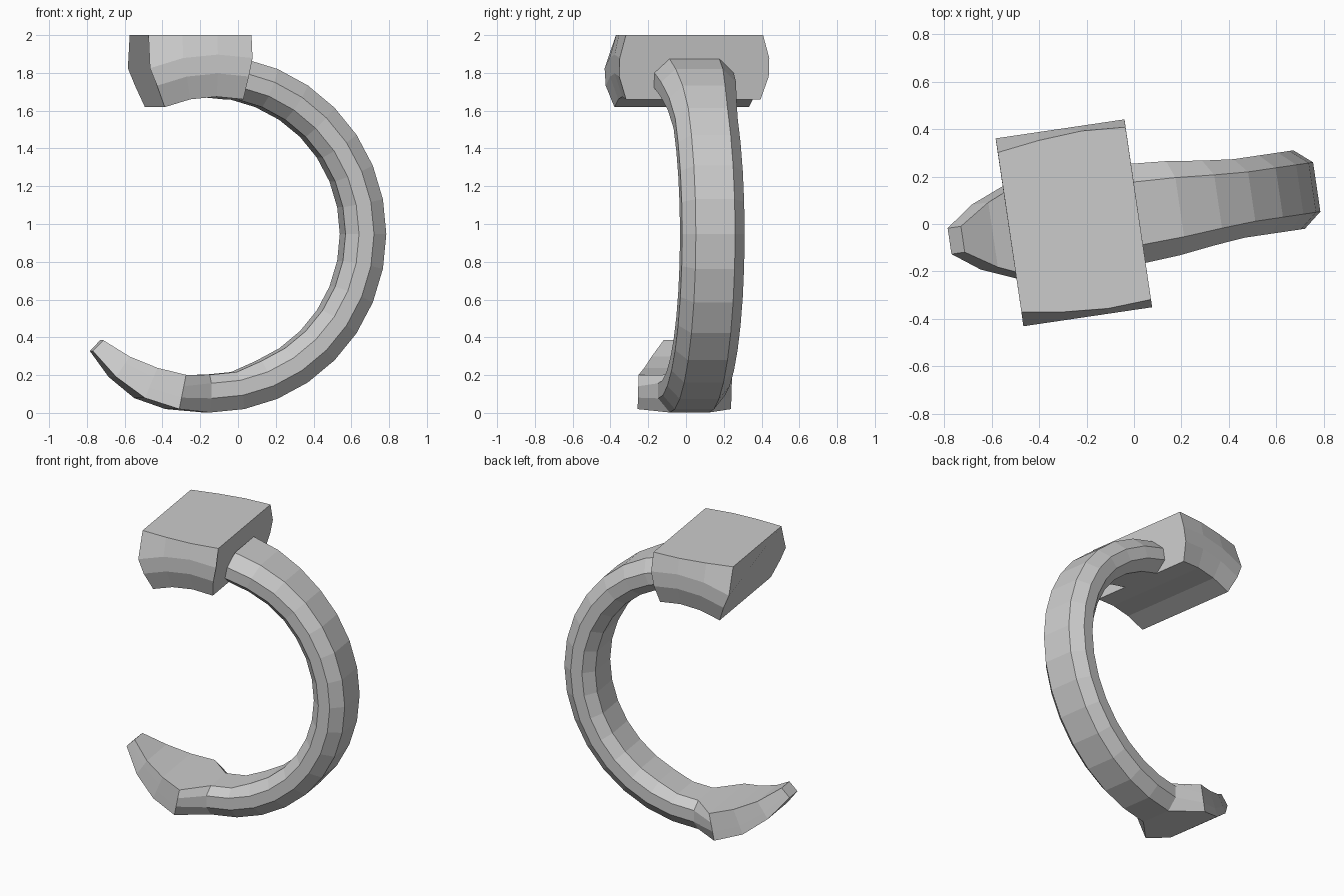
import bpy, bmesh
from math import cos, sin, radians
from mathutils import Matrix

if "Cube" in bpy.data.objects:
    bpy.data.objects.remove(bpy.data.objects["Cube"])

CENTRE_Z = 0.947
STEP = 11.25
PLACE = Matrix.Translation((-0.165, 0.018, 0)) @ Matrix.Rotation(radians(8.4), 4, 'Z')


def polar(angle, r, v):
    a = radians(angle)
    return (r * cos(a), v, CENTRE_Z + r * sin(a))


def mirrored(half):
    """Close a half section (outer to inner) across the hook plane."""
    return half + [(r, -v) for r, v in reversed(half)]


def loft(name, sections, cap_start=True):
    bm = bmesh.new()
    rings = [[bm.verts.new(p) for p in sec] for sec in sections]
    for a, b in zip(rings, rings[1:]):
        n = len(a)
        for i in range(n):
            j = (i + 1) % n
            bm.faces.new((a[i], a[j], b[j], b[i]))
    if cap_start:
        bm.faces.new(rings[0])
    bm.faces.new(rings[-1])
    bmesh.ops.recalc_face_normals(bm, faces=bm.faces)
    bm.transform(PLACE)
    mesh = bpy.data.meshes.new(name)
    bm.to_mesh(mesh)
    bm.free()
    obj = bpy.data.objects.new(name, mesh)
    bpy.context.collection.objects.link(obj)
    return obj


# Curved octagonal shank, slightly wider near the block
flare = {0: 1.27, 1: 1.2, 2: 1.08}
shank = []
for i in range(16):
    angle = 78.75 - STEP * i
    w = flare.get(i, 1.0)
    inner = 0.745 if i > 13 else 0.727
    half = [(0.945, 0.105 * w), (0.87, 0.167 * w), (0.79, 0.167 * w), (inner, 0.105 * w)]
    shank.append([polar(angle, r, v) for r, v in mirrored(half)])

# Barbed point: rectangular sections tapering to a blunt tip
barb = [(-101.25, 0.945, 0.76, 0.25), (-112.5, 0.94, 0.767, 0.198),
        (-123.75, 0.91, 0.78, 0.138), (-135, 0.875, 0.795, 0.055)]
for angle, outer, inner, w in barb:
    t = (outer - inner) / 3
    half = [(outer, w), (outer - t, w), (inner + t, w), (inner, w)]
    shank.append([polar(angle, r, v) for r, v in mirrored(half)])
loft("hook", shank, cap_start=False)

# Flat-topped mounting block following the ring curve
block = []
for angle, top_w in ((78.75, 0.367), (90, 0.378), (101.25, 0.365), (112.5, 0.34)):
    top_u = 0.948 * cos(radians(angle))
    lower = [(0.95, 0.40), (0.85, 0.40), (0.727, 0.36)]
    block.append([(top_u, top_w, 2.0)]
                 + [polar(angle, r, v) for r, v in mirrored(lower)]
                 + [(top_u, -top_w, 2.0)])
loft("mounting_block", block)
